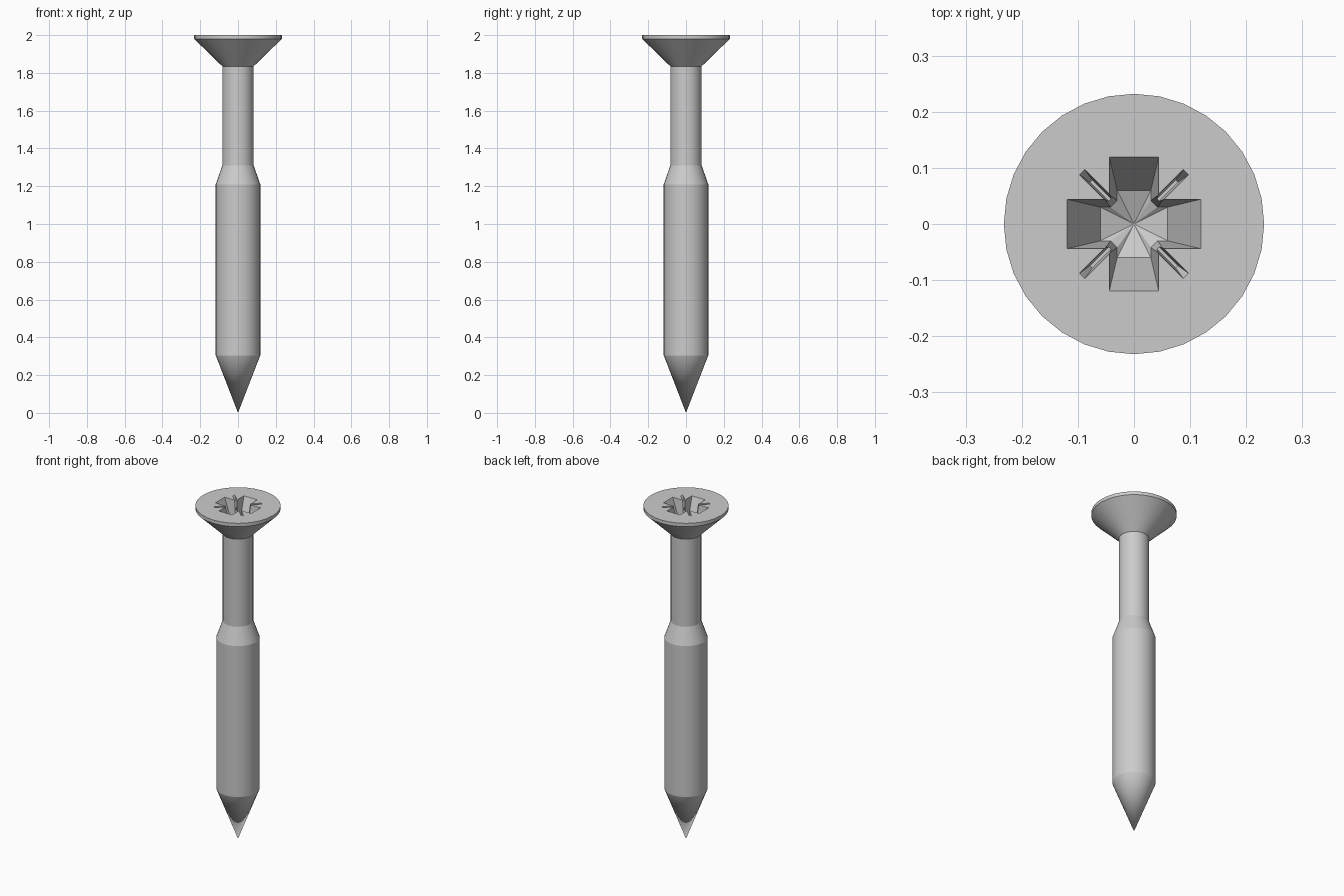
import bpy, bmesh, math
from mathutils import Matrix

cube = bpy.data.objects.get("Cube")
if cube:
    bpy.data.objects.remove(cube, do_unlink=True)

SIDES = 32
steel = bpy.data.materials.new("zinc_grey")
steel.use_nodes = True
colour = (0.6, 0.6, 0.6, 1)
steel.diffuse_color = colour
steel.node_tree.nodes["Principled BSDF"].inputs["Base Color"].default_value = colour


def add_object(name, bm):
    bmesh.ops.recalc_face_normals(bm, faces=bm.faces)
    mesh = bpy.data.meshes.new(name)
    bm.to_mesh(mesh)
    bm.free()
    mesh.materials.append(steel)
    obj = bpy.data.objects.new(name, mesh)
    bpy.context.collection.objects.link(obj)
    return obj


def bridge(bm, lower, upper):
    for i in range(len(lower)):
        j = (i + 1) % len(lower)
        bm.faces.new((lower[i], lower[j], upper[j], upper[i]))


def lathe(name, profile):
    """Turn (radius, height) rings around z; the first point is the tip."""
    bm = bmesh.new()
    tip = bm.verts.new((0, 0, profile[0][1]))
    rings = []
    for r, z in profile[1:]:
        rings.append([bm.verts.new((r * math.cos(math.tau * i / SIDES),
                                    r * math.sin(math.tau * i / SIDES), z))
                      for i in range(SIDES)])
    for i in range(SIDES):
        bm.faces.new((tip, rings[0][(i + 1) % SIDES], rings[0][i]))
    for a, b in zip(rings, rings[1:]):
        bridge(bm, a, b)
    bm.faces.new(rings[-1])
    return add_object(name, bm)


def cross_outline(reach, half, inner):
    """Cross with bevelled inner corners, one quarter repeated four times."""
    quarter = [(reach, -half), (reach, half), (inner, half), (half, inner)]
    points = []
    for k in range(4):
        c, s = ((1, 0), (0, 1), (-1, 0), (0, -1))[k]
        points += [(c * x - s * y, s * x + c * y) for x, y in quarter]
    return points


def tapered_cutter(name, top, bottom, z_top, z_bottom, apex=0.0, angle=0.0):
    """Solid between two outlines, continued above the head and pointed below."""
    bm = bmesh.new()
    over = 0.02 / (z_top - z_bottom)
    upper = [bm.verts.new((a[0] + (a[0] - b[0]) * over,
                           a[1] + (a[1] - b[1]) * over, z_top + 0.02))
             for a, b in zip(top, bottom)]
    lower = [bm.verts.new((x, y, z_bottom)) for x, y in bottom]
    bridge(bm, lower, upper)
    bm.faces.new(upper)
    if apex:
        point = bm.verts.new((0, 0, z_bottom - apex))
        for i in range(len(lower)):
            bm.faces.new((lower[i], point, lower[(i + 1) % len(lower)]))
    else:
        bm.faces.new(lower)
    bmesh.ops.rotate(bm, verts=bm.verts, matrix=Matrix.Rotation(angle, 3, 'Z'))
    cutter = add_object(name, bm)
    cutter.hide_render = True
    return cutter


def rectangle(x, y):
    return [(x, -y), (x, y), (-x, y), (-x, -y)]


# Pointed shank, relieved neck and countersunk head in one turned body
screw = lathe("screw_body", [(0, 0), (0.118, 0.305), (0.118, 1.21), (0.083, 1.31),
                             (0.083, 1.835), (0.232, 1.98), (0.232, 2.0)])

# Cross drive recess with thin diagonal slots
cutters = [tapered_cutter("drive_recess_cutter", cross_outline(0.119, 0.044, 0.052),
                          cross_outline(0.06, 0.03, 0.042), 2.0, 1.86, apex=0.025)]
for k in (1, 3):
    cutters.append(tapered_cutter("diagonal_slot_cutter", rectangle(0.131, 0.0065),
                                  rectangle(0.108, 0.003), 2.0, 1.94,
                                  angle=k * math.pi / 4))
bpy.context.view_layer.objects.active = screw
for cutter in cutters:
    cut = screw.modifiers.new("drive_cut", 'BOOLEAN')
    cut.operation = 'DIFFERENCE'
    cut.solver = 'EXACT'
    cut.object = cutter
    bpy.ops.object.modifier_apply(modifier=cut.name)
    bpy.data.objects.remove(cutter, do_unlink=True)

# Smooth sides with crisp edges at the shoulders and recess
bpy.ops.object.select_all(action='DESELECT')
screw.select_set(True)
bpy.ops.object.shade_smooth_by_angle(angle=math.radians(18))
